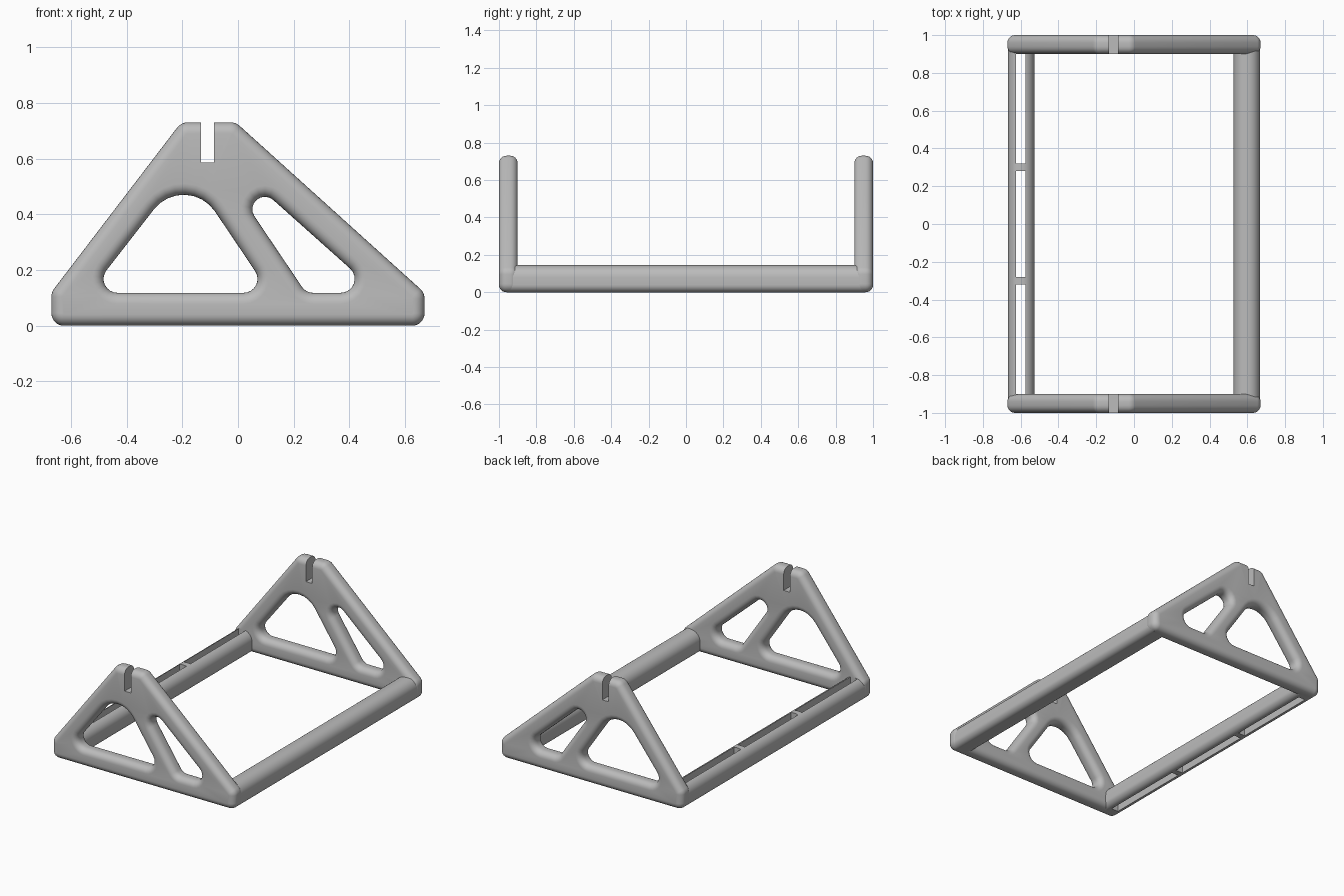
import bpy, bmesh
from math import sin, cos, pi, atan2
from mathutils import Vector

if "Cube" in bpy.data.objects:
    bpy.data.objects.remove(bpy.data.objects["Cube"])

grey = bpy.data.materials.new("plain grey")
grey.use_nodes = True
grey.diffuse_color = (0.5, 0.5, 0.5, 1)
grey.node_tree.nodes["Principled BSDF"].inputs["Base Color"].default_value = (0.5, 0.5, 0.5, 1)


def rounded(corners, steps=8):
    """Anticlockwise corners (x, z, radius) -> arc samples (centre, direction, radius)."""
    pts = [Vector(c[:2]) for c in corners]
    out = []
    for i, (x, z, r) in enumerate(corners):
        p = pts[i]
        u = (pts[i - 1] - p).normalized()
        v = (pts[(i + 1) % len(pts)] - p).normalized()
        half = u.angle(v) / 2
        centre = p + (u + v).normalized() * r / sin(half)
        start = atan2(u.x, -u.y)
        for k in range(steps + 1):
            a = start + (pi - 2 * half) * k / steps
            out.append((centre, Vector((cos(a), sin(a))), r))
    return out


def finish(ob):
    bpy.ops.object.select_all(action="DESELECT")
    ob.select_set(True)
    bpy.context.view_layer.objects.active = ob
    for mod in list(ob.modifiers):
        bpy.ops.object.modifier_apply(modifier=mod.name)
    bpy.ops.object.shade_smooth_by_angle(angle=pi / 6)


def make(name, bm):
    mesh = bpy.data.meshes.new(name)
    bm.to_mesh(mesh)
    bm.free()
    mesh.materials.append(grey)
    ob = bpy.data.objects.new(name, mesh)
    bpy.context.collection.objects.link(ob)
    return ob


def prism(name, outline, holes, layers):
    """Loft an outline with holes through layers of (y, edge inset)."""
    bm = bmesh.new()
    caps = ([], [])
    for loop, sign in [(outline, -1)] + [(h, 1) for h in holes]:
        rings = []
        for y, inset in layers:
            ring = []
            for c, d, r in rounded(loop):
                q = c + d * (r + sign * inset)
                ring.append(bm.verts.new((q.x, y, q.y)))
            rings.append(ring)
        n = len(rings[0])
        for a, b in zip(rings, rings[1:]):
            for i in range(n):
                j = (i + 1) % n
                bm.faces.new((a[i], a[j], b[j], b[i]))
        for cap, ring in zip(caps, (rings[0], rings[-1])):
            cap.extend(bm.edges.get((ring[i - 1], ring[i])) for i in range(n))
    for cap in caps:
        bmesh.ops.triangle_fill(bm, use_beauty=True, edges=cap, normal=(0, 1, 0))
    bmesh.ops.recalc_face_normals(bm, faces=bm.faces)
    return make(name, bm)


def cut(ob, boxes):
    """Subtract boxes given as (low corner, high corner)."""
    bm = bmesh.new()
    for lo, hi in boxes:
        lo, hi = Vector(lo), Vector(hi)
        verts = bmesh.ops.create_cube(bm, size=1)["verts"]
        bmesh.ops.scale(bm, vec=hi - lo, verts=verts)
        bmesh.ops.translate(bm, vec=(lo + hi) / 2, verts=verts)
    cutter = make("cutter", bm)
    cutter.hide_render = True
    mod = ob.modifiers.new("cut", "BOOLEAN")
    mod.operation, mod.solver, mod.object = "DIFFERENCE", "EXACT", cutter
    finish(ob)
    bpy.data.objects.remove(cutter)


# Triangular end frames with two windows, rounded rims and a top notch
outline = [(-0.67, 0, 0.045), (0.67, 0, 0.045), (0.67, 0.118, 0.05),
           (-0.008, 0.73, 0.05), (-0.204, 0.73, 0.05), (-0.67, 0.12, 0.05)]
large_window = [(-0.535, 0.118, 0.05), (0.114, 0.118, 0.05), (-0.187, 0.565, 0.135)]
small_window = [(0.244, 0.118, 0.05), (0.5, 0.118, 0.05), (-0.141, 0.69, 0.045)]
half, rim, steps = 0.05, 0.04, 6
side = [(half - rim + rim * sin(k * pi / 2 / steps), rim * (1 - cos(k * pi / 2 / steps)))
        for k in range(steps + 1)]
for name, mid in (("front_frame", -0.95), ("back_frame", 0.95)):
    layers = [(mid - y, d) for y, d in reversed(side)] + [(mid + y, d) for y, d in side]
    frame = prism(name, outline, [large_window, small_window], layers)
    cut(frame, [((-0.132, mid - 0.1, 0.585), (-0.086, mid + 0.1, 0.8))])

# Long rails joining the frames
for name, lo, hi in (("left_rail", 0.527, 0.667), ("right_rail", -0.667, -0.527)):
    section = [(lo, 0, 0.04), (hi, 0, 0.04), (hi, 0.145, 0.065), (lo, 0.145, 0.065)]
    rail = prism(name, section, [], [(-0.95, 0), (0.95, 0)])
    if name == "right_rail":
        # Slot through the rail, leaving two small bridges
        spans = ((-0.9, -0.32), (-0.28, 0.28), (0.32, 0.9))
        cut(rail, [((-0.625, a, -0.1), (-0.575, b, 0.3)) for a, b in spans])
    else:
        finish(rail)
